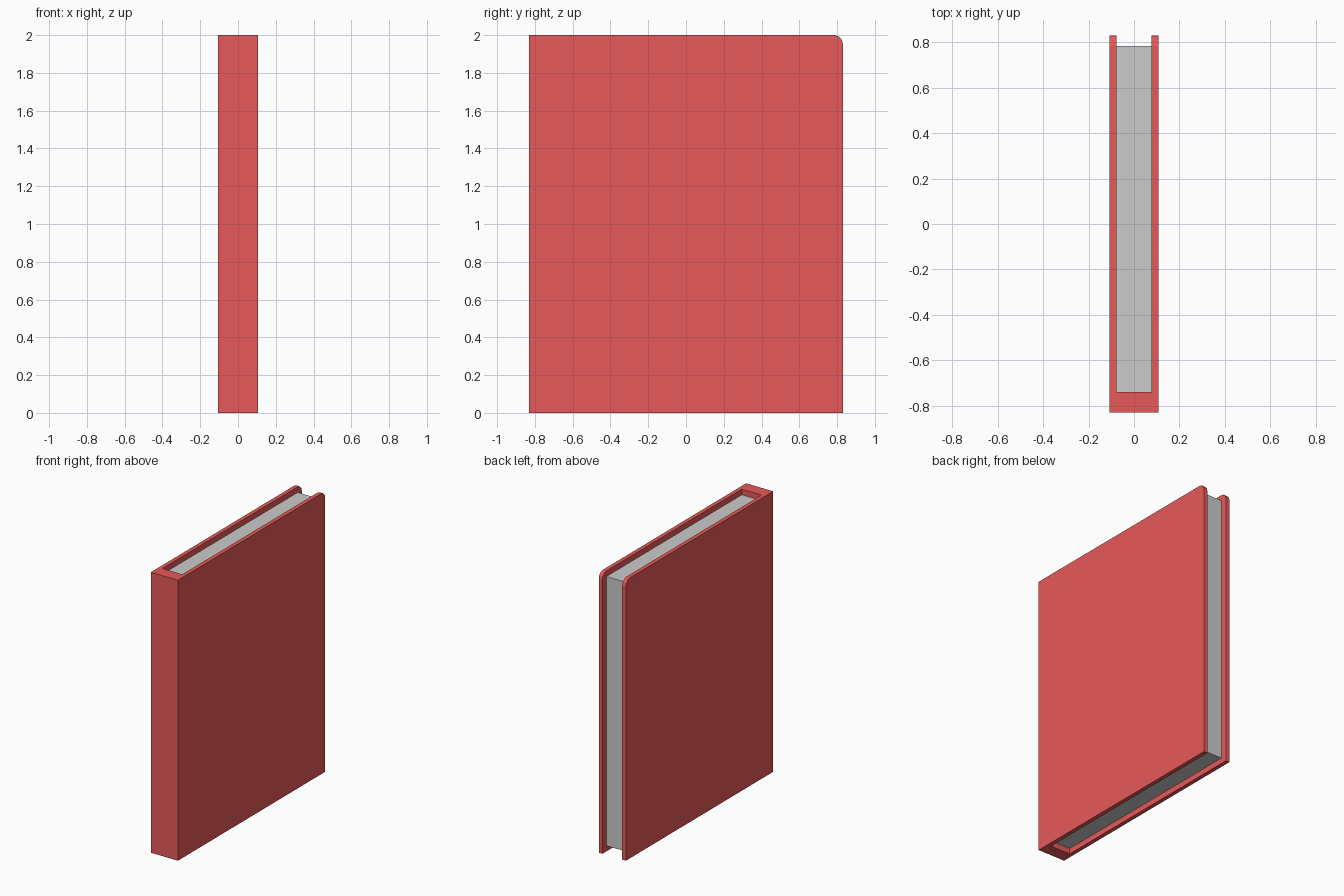
import bpy, bmesh

if "Cube" in bpy.data.objects:
    bpy.data.objects.remove(bpy.data.objects["Cube"])

HALF_W, HALF_D, HEIGHT = 0.107, 0.83, 2.0
INNER_W, SPINE_Y = 0.078, -0.74


def extruded(name, outline, z0, z1, round_edges=False):
    bm = bmesh.new()
    face = bm.faces.new([bm.verts.new((x, y, z0)) for x, y in outline])
    new = bmesh.ops.extrude_face_region(bm, geom=[face])["geom"]
    bmesh.ops.translate(bm, vec=(0, 0, z1 - z0),
                        verts=[g for g in new if isinstance(g, bmesh.types.BMVert)])
    if round_edges:
        # rounded upper corners on the opening side of both boards
        edges = [e for e in bm.edges
                 if all(v.co.z > z1 - 1e-4 and v.co.y > HALF_D - 1e-4 for v in e.verts)]
        bmesh.ops.bevel(bm, geom=edges, offset=0.045, segments=3, profile=0.5,
                        affect='EDGES')
    bmesh.ops.recalc_face_normals(bm, faces=bm.faces)
    mesh = bpy.data.meshes.new(name)
    bm.to_mesh(mesh)
    bm.free()
    obj = bpy.data.objects.new(name, mesh)
    bpy.context.collection.objects.link(obj)
    return obj


# cover: two boards joined by the thick spine, one U-shaped section
right = [(HALF_W, -HALF_D), (HALF_W, HALF_D), (INNER_W, HALF_D), (INNER_W, SPINE_Y)]
left = [(-x, y) for x, y in reversed(right)]
cover = extruded("cover", right + left, 0, HEIGHT, True)
red = bpy.data.materials.new("cover_red")
red.diffuse_color = (0.8, 0.1, 0.1, 1)
red.use_nodes = True
red.node_tree.nodes["Principled BSDF"].inputs["Base Color"].default_value = red.diffuse_color
cover.data.materials.append(red)

# page block, recessed at the top, bottom and opening side
extruded("pages", [(-INNER_W, SPINE_Y), (INNER_W, SPINE_Y),
                   (INNER_W, 0.785), (-INNER_W, 0.785)], 0.04, HEIGHT - 0.04)
